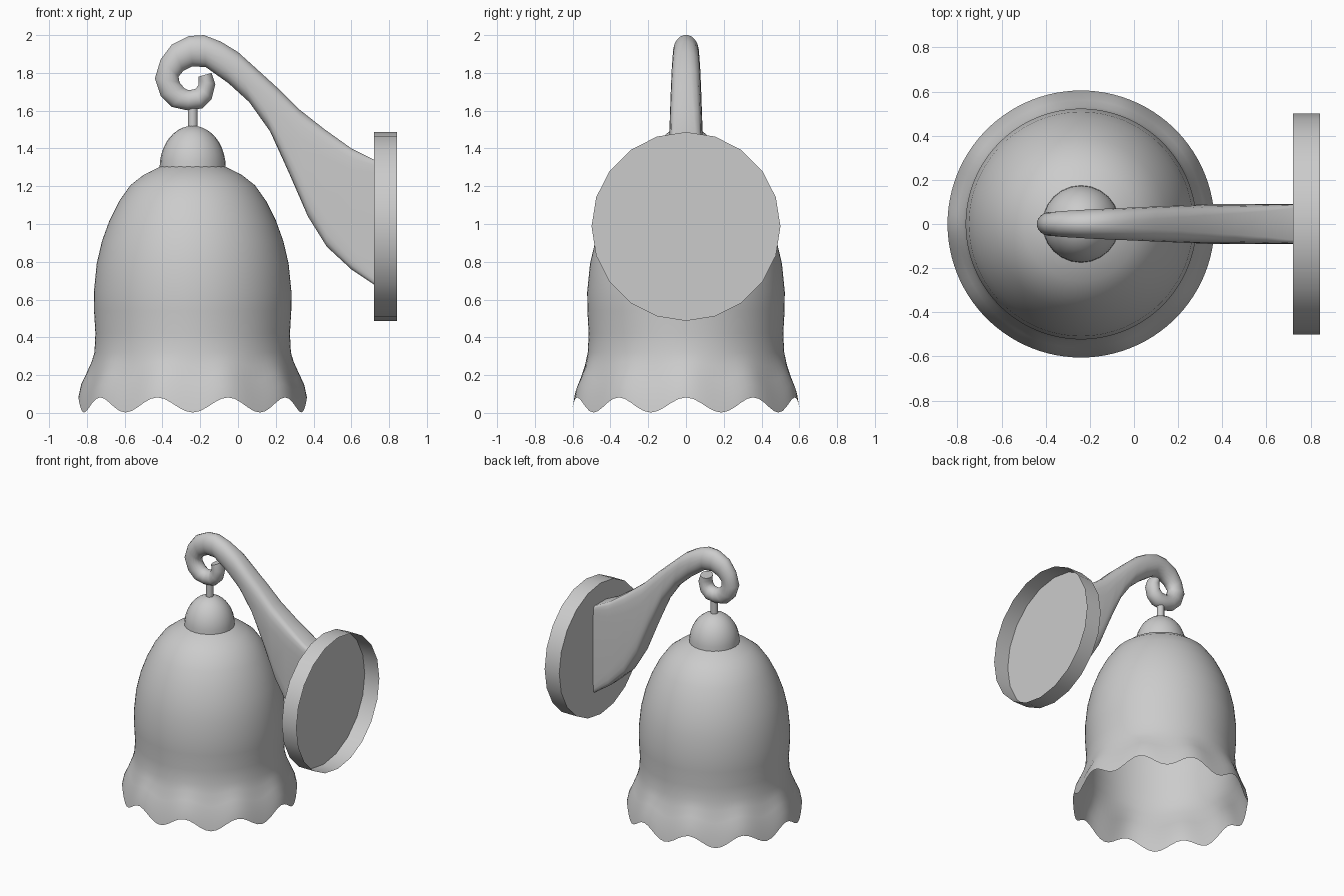
import bpy, bmesh, math

cube = bpy.data.objects.get("Cube")
if cube:
    bpy.data.objects.remove(cube, do_unlink=True)

grey = bpy.data.materials.new("plain grey")
grey.use_nodes = True
colour = (0.6, 0.6, 0.6, 1)
grey.diffuse_color = colour
grey.node_tree.nodes["Principled BSDF"].inputs["Base Color"].default_value = colour

LAMP_X = -0.24
TAU = math.tau


def finish(name, bm, angle=40):
    """Turn a bmesh into a named, smooth-shaded object."""
    mesh = bpy.data.meshes.new(name)
    bm.to_mesh(mesh)
    bm.free()
    obj = bpy.data.objects.new(name, mesh)
    bpy.context.collection.objects.link(obj)
    mesh.materials.append(grey)
    bpy.ops.object.select_all(action='DESELECT')
    obj.select_set(True)
    bpy.context.view_layer.objects.active = obj
    bpy.ops.object.shade_smooth_by_angle(angle=math.radians(angle))
    return obj


def skin(bm, rings):
    """Join consecutive closed rings of points with quads."""
    loops = [[bm.verts.new(p) for p in ring] for ring in rings]
    for a, b in zip(loops, loops[1:]):
        n = len(a)
        for i in range(n):
            j = (i + 1) % n
            bm.faces.new((a[i], a[j], b[j], b[i]))
    return loops


def lathe(name, profile, sides, lobes=0):
    """Revolve (radius, z, wave height) rows about the lamp axis."""
    rings = []
    for r, z, wave in profile:
        ring = []
        for i in range(sides):
            a = TAU * i / sides
            ring.append((LAMP_X + r * math.sin(a), -r * math.cos(a),
                         z - wave * math.cos(lobes * a)))
        rings.append(ring)
    bm = bmesh.new()
    loops = skin(bm, rings)
    bm.faces.new(loops[-1])
    bmesh.ops.recalc_face_normals(bm, faces=bm.faces)
    return finish(name, bm)


# Bell shade with a scalloped, flared rim
lathe("bell_shade", [
    (.605, .042, .04), (.59, .12, .032), (.562, .19, .02), (.535, .26, .01),
    (.52, .32, 0), (.515, .42, 0), (.522, .54, 0), (.523, .64, 0),
    (.508, .79, 0), (.48, .91, 0), (.44, 1.02, 0), (.39, 1.12, 0),
    (.33, 1.205, 0), (.26, 1.26, 0), (.17, 1.305, 0), (.04, 1.34, 0)],
    sides=100, lobes=10)

# Domed cap and hanging stem
dome = [(.175 * math.cos(t * math.pi / 20), 1.3 + .22 * math.sin(t * math.pi / 20), 0)
        for t in range(10)]
lathe("shade_cap", dome + [(.008, 1.52, 0)], sides=24)
lathe("hanging_stem", [(.026, 1.48, 0), (.026, 1.64, 0)], sides=12)

# Scrolled arm: outer edge and inner edge (x, z) pairs from plate to curl
outline = [
    (.72, 1.34, .72, .68), (.6, 1.4, .6, .76), (.46, 1.5, .47, .88),
    (.32, 1.61, .37, 1.04), (.21, 1.72, .27, 1.27), (.1, 1.82, .17, 1.49),
    (0, 1.91, .06, 1.645), (-.09, 1.965, -.05, 1.745), (-.18, 2, -.17, 1.83),
    (-.26, 1.995, -.24, 1.835), (-.35, 1.95, -.29, 1.81), (-.41, 1.87, -.315, 1.78),
    (-.44, 1.77, -.31, 1.75), (-.41, 1.68, -.285, 1.72), (-.35, 1.62, -.265, 1.71),
    (-.27, 1.602, -.25, 1.71), (-.19, 1.612, -.225, 1.715), (-.14, 1.66, -.21, 1.735),
    (-.12, 1.74, -.21, 1.76), (-.14, 1.8, -.21, 1.78)]


def signed_power(v, p):
    return math.copysign(abs(v) ** p, v)


rings = []
for k, (ox, oz, ix, iz) in enumerate(outline):
    fade = min(max((k - 3) / 8, 0), 1)          # flat bar turning into a round tube
    width = .09 - .035 * fade
    power = .12 + .88 * min(k / 8, 1)
    ring = []
    for i in range(20):
        a = TAU * (i + .5) / 20
        s = (1 + signed_power(math.sin(a), power) / math.sin(TAU * 4.5 / 20) ** power) / 2
        ring.append((ix + (ox - ix) * s, width * signed_power(math.cos(a), power),
                     iz + (oz - iz) * s))
    rings.append(ring)
bm = bmesh.new()
arm_loops = skin(bm, rings)
bm.faces.new(arm_loops[-1])
bmesh.ops.recalc_face_normals(bm, faces=bm.faces)
finish("scroll_arm", bm, 50)

# Round wall plate: a shallow dish open towards the wall
bm = bmesh.new()
plate = skin(bm, [[(x, .5 * math.sin(TAU * i / 20), .987 + .5 * math.cos(TAU * i / 20))
                   for i in range(20)] for x in (.72, .843)])
bm.faces.new(plate[0])
bmesh.ops.recalc_face_normals(bm, faces=bm.faces)
finish("wall_plate", bm)
